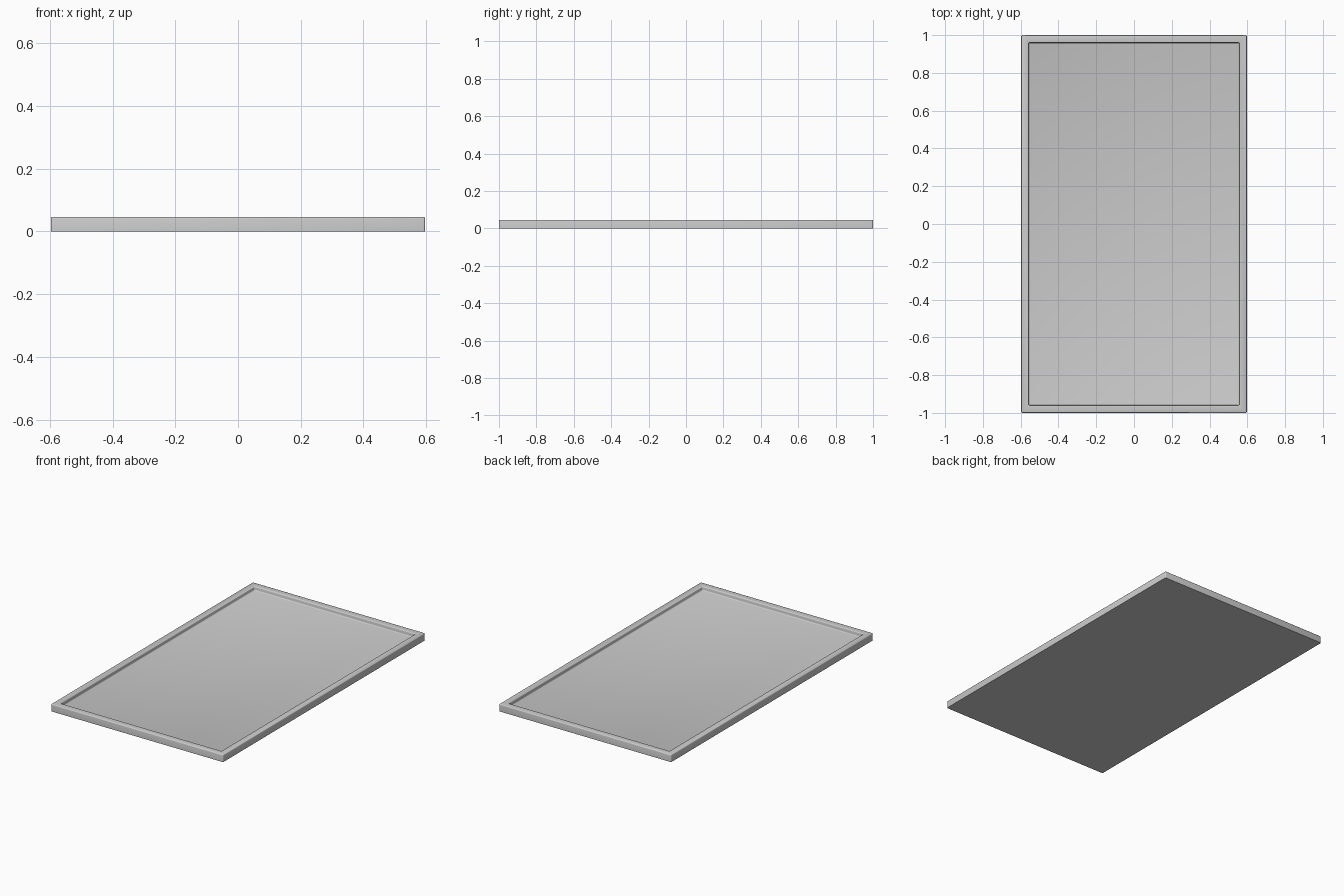
import bpy, bmesh

if "Cube" in bpy.data.objects:
    bpy.data.objects.remove(bpy.data.objects["Cube"])

W, L, H = 1.194, 2.0, 0.046
RIM, DEPTH = 0.057, 0.026

# Solid tray slab standing on z = 0
bm = bmesh.new()
bmesh.ops.create_cube(bm, size=1)
for v in bm.verts:
    v.co = (v.co.x * W, v.co.y * L, (v.co.z + 0.5) * H)

# Sunken floor with a raised rim
floor = max(bm.faces, key=lambda f: f.calc_center_median().z)
bmesh.ops.inset_region(bm, faces=[floor], thickness=RIM)
new = bmesh.ops.extrude_discrete_faces(bm, faces=[floor])["faces"][0]
for v in new.verts:
    v.co.z -= DEPTH

# Soften every edge except the flat underside and rim mitres
def sharp(e):
    return (max(v.co.z for v in e.verts) > 0.001
            and len(e.link_faces) == 2 and e.calc_face_angle(0) > 0.5)

bm.normal_update()
bmesh.ops.bevel(bm, geom=[e for e in bm.edges if sharp(e)], offset=0.006,
                offset_type='OFFSET', segments=3, profile=0.5, affect='EDGES')
bmesh.ops.recalc_face_normals(bm, faces=bm.faces)

mesh = bpy.data.meshes.new("tray")
bm.to_mesh(mesh)
bm.free()
tray = bpy.data.objects.new("tray", mesh)
bpy.context.collection.objects.link(tray)
bpy.context.view_layer.objects.active = tray
tray.select_set(True)
bpy.ops.object.shade_smooth_by_angle(angle=0.7)
